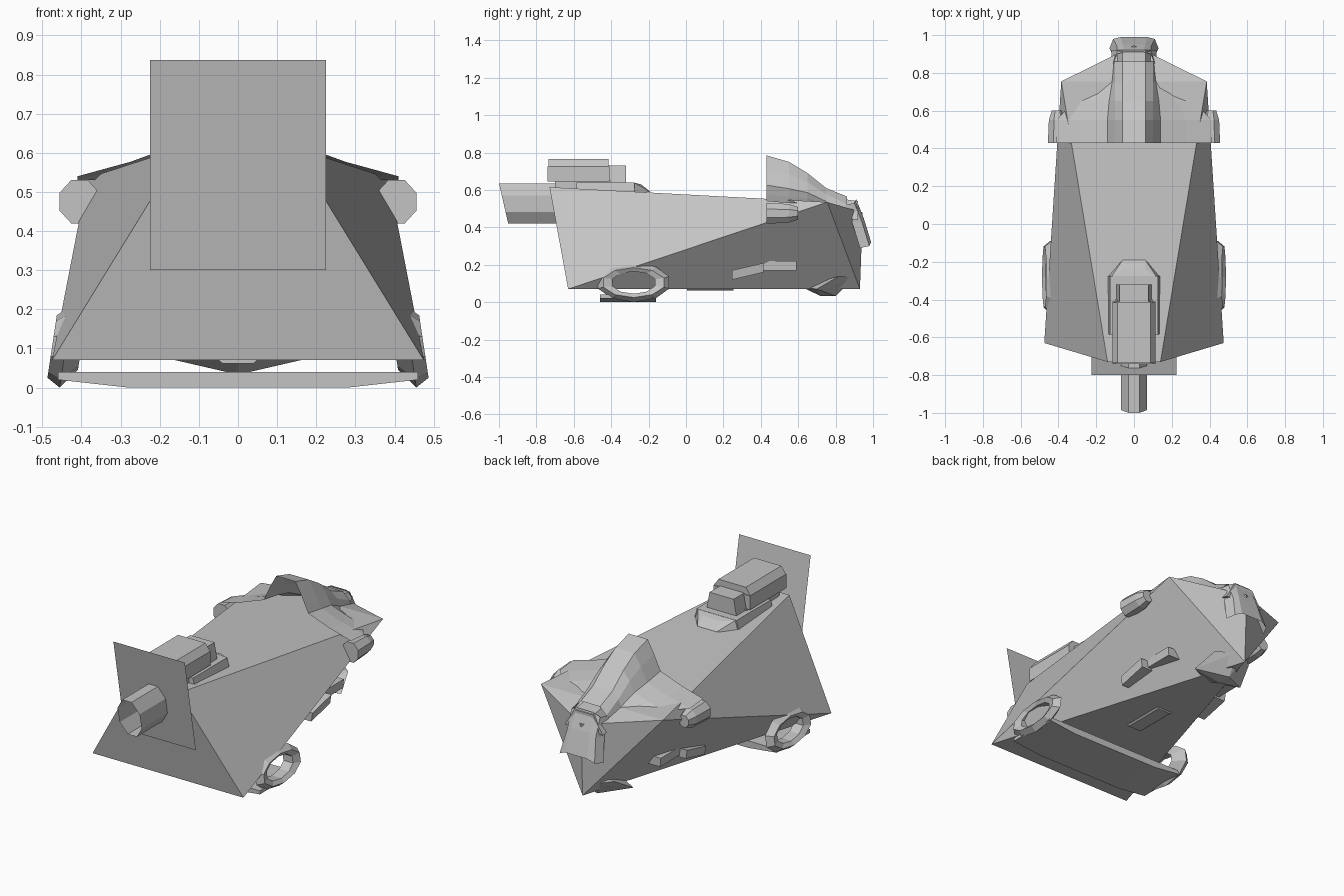
import bpy, bmesh
from math import cos, sin, pi

default_cube = bpy.data.objects.get("Cube")
if default_cube:
    bpy.data.objects.remove(default_cube, do_unlink=True)

shade = (0.55, 0.55, 0.55, 1)
grey = bpy.data.materials.new("plain_grey")
grey.use_nodes = True
grey.diffuse_color = shade
grey.node_tree.nodes["Principled BSDF"].inputs["Base Color"].default_value = shade


def finish(name, bm):
    bmesh.ops.recalc_face_normals(bm, faces=bm.faces)
    mesh = bpy.data.meshes.new(name)
    bm.to_mesh(mesh)
    bm.free()
    mesh.materials.append(grey)
    part = bpy.data.objects.new(name, mesh)
    bpy.context.collection.objects.link(part)


def mirrored(points):
    return points + [(-x, y, z) for x, y, z in points if x]


def solid(name, points):
    """Convex part wrapped around its corner points."""
    bm = bmesh.new()
    for point in points:
        bm.verts.new(point)
    bmesh.ops.convex_hull(bm, input=bm.verts)
    loose = [vert for vert in bm.verts if not vert.link_faces]
    bmesh.ops.delete(bm, geom=loose, context='VERTS')
    finish(name, bm)


def block(name, centre, size, taper=1, rise=0):
    """Box whose top narrows by taper and whose back end lifts by rise."""
    cx, cy, cz = centre
    width, length, height = (side / 2 for side in size)
    corners = []
    for front in (-1, 1):
        for level in (-1, 1):
            half = width * taper if level > 0 else width
            for side in (-half, half):
                corners.append((cx + side, cy + front * length, cz + level * height + front * rise))
    solid(name, corners)


def loft(name, rings, closed=False):
    """Open skin stretched through rings of equal point count."""
    bm = bmesh.new()
    rows = [[bm.verts.new(point) for point in ring] for ring in rings]
    for row, following in zip(rows, rows[1:]):
        count = len(row)
        for i in range(count if closed else count - 1):
            j = (i + 1) % count
            bm.faces.new((row[i], row[j], following[j], following[i]))
    finish(name, bm)


def arch(half):
    """Full section from a half section listed from the centre outward."""
    return [(-x, y, z) for x, y, z in reversed(half)] + half


def oval(radius_a, radius_b, count):
    """Points around a flat-topped oval."""
    angles = [2 * pi * (i + 0.5) / count for i in range(count)]
    return [(radius_a * cos(angle), radius_b * sin(angle)) for angle in angles]


# Main wedge body
front_foot = (0.475, -0.63, 0.07)
front_crown = (0.14, -0.73, 0.615)
rear_shoulder = (0.385, 0.755, 0.535)
rear_tip = (0, 0.945, 0.48)
rear_foot = (0, 0.93, 0.07)
solid("hull", mirrored([front_foot, front_crown, rear_shoulder, rear_tip, rear_foot]))

# Tilted front shield, a single sheet
shield_half = 0.225
loft("front_shield", [[(side * shield_half, y, z) for side in (-1, 1)]
                      for y, z in ((-0.8, 0.837), (-0.7, 0.3))])

# Open eight-sided barrel with a raked muzzle
barrel_section = oval(0.075, 0.116, 8)
loft("barrel", [[(x, -0.975 - z * 0.23, z + 0.527) for x, z in barrel_section],
                [(x, -0.69, z + 0.527) for x, z in barrel_section]], closed=True)

# Sight housing on the front of the roof
block("sight_base", centre=(0, -0.43, 0.61), size=(0.28, 0.31, 0.06), taper=0.9)
solid("sight_base_nose", mirrored([(0.14, -0.28, 0.58), (0.12, -0.28, 0.64),
                                   (0.06, -0.24, 0.63), (0.06, -0.19, 0.59)]))
block("sight_foot", centre=(0, -0.55, 0.62), size=(0.2, 0.3, 0.06))
block("sight_box", centre=(0, -0.575, 0.685), size=(0.23, 0.33, 0.08))
block("sight_lid", centre=(0, -0.575, 0.745), size=(0.23, 0.32, 0.04), taper=0.75)
block("sight_rear", centre=(0, -0.37, 0.68), size=(0.19, 0.1, 0.1), taper=0.8)

# Rear hood: a ridge flaring into shoulders and running down to the tail
hood_rings = []
for y, crest, edge, width in ((0.43, 0.785, 0.54, 0.41), (0.55, 0.75, 0.53, 0.41),
                              (0.65, 0.69, 0.53, 0.32), (0.75, 0.61, 0.5, 0.16),
                              (0.86, 0.565, 0.43, 0.14)):
    drop = crest - edge
    waist = 0.1 + width * 0.1
    hood_rings.append(arch([(0.06, y, crest), (0.1, y, crest - drop * 0.3),
                            (waist, y, crest - drop * 0.65),
                            ((waist + width) / 2, y, edge + drop * 0.15), (width, y, edge)]))
loft("rear_hood", hood_rings)

# Tail cowl sloping down past the back of the body
block("tail_neck", centre=(0, 0.85, 0.5), size=(0.24, 0.14, 0.1), taper=0.5, rise=-0.01)
loft("tail_cowl", [arch([(inner, y, z), (outer, y - 0.01, z - 0.02), (outer + 0.02, y - 0.06, z - 0.03)])
                   for inner, outer, y, z in ((0.05, 0.09, 0.91, 0.55), (0.06, 0.09, 0.95, 0.45),
                                              (0.07, 0.11, 0.99, 0.32))])

# Belt passing under the body
solid("belt_bottom", mirrored([(x, y, z) for x, z in ((0.28, 0), (0.46, 0.02), (0.46, 0.04))
                               for y in (-0.46, -0.16)]))

for name, side in (("left", 1), ("right", -1)):
    # Belt end: a hollow oval frame on the flank
    frame_rings = []
    for x, length, height in ((0.4, 0.12, 0.06), (0.46, 0.12, 0.06), (0.475, 0.17, 0.08),
                              (0.44, 0.2, 0.105), (0.4, 0.12, 0.06)):
        frame_rings.append([(side * (x - z * 0.15), y - 0.28, z + 0.105)
                            for y, z in oval(length, height, 10)])
    loft(name + "_belt_frame", frame_rings, closed=True)

    # Shoulder pod closing the end of the hood
    solid(name + "_shoulder_pod", [(side * (0.405 + x * scale), y, z * scale + 0.475)
                                   for y, scale in ((0.43, 1), (0.55, 0.9), (0.6, 0.6))
                                   for x, z in oval(0.055, 0.06, 8)])

    # Small grips on the undercut lower flank
    block(name + "_lower_grip", centre=(side * 0.25, 0.33, 0.165), size=(0.08, 0.17, 0.05), taper=1.2, rise=0.02)
    block(name + "_upper_grip", centre=(side * 0.21, 0.5, 0.195), size=(0.08, 0.18, 0.05), taper=1.1)

# Underside details
block("belly_plate", centre=(0, 0.13, 0.067), size=(0.08, 0.25, 0.01), taper=1.3)
solid("rear_keel", mirrored([(0, 0.62, 0.08), (0, 0.72, 0.033), (0, 0.8, 0.033),
                             (0.16, 0.7, 0.07), (0.12, 0.82, 0.14), (0.03, 0.9, 0.13)]))
